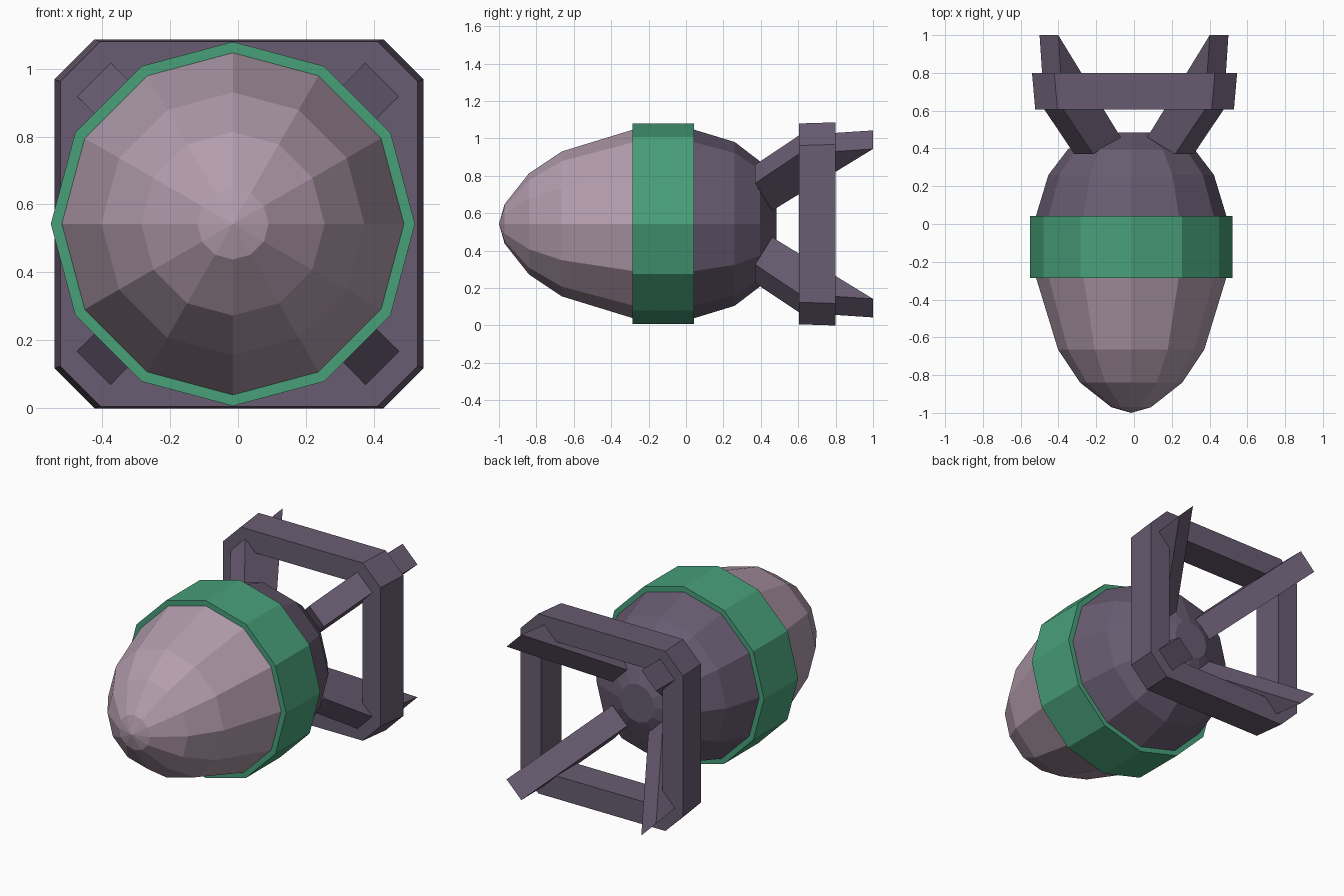
import bpy, math

if "Cube" in bpy.data.objects:
    bpy.data.objects.remove(bpy.data.objects["Cube"])

CX, CZ = -0.015, 0.543      # body axis
FX, FZ = 0.003, 0.543       # tail frame centre


def material(name, rgb):
    m = bpy.data.materials.new(name)
    m.diffuse_color = (*rgb, 1)
    m.use_nodes = True
    m.node_tree.nodes["Principled BSDF"].inputs["Base Color"].default_value = m.diffuse_color
    return m


PINK = material("dusty pink", (0.45, 0.335, 0.42))
PURPLE = material("dull purple", (0.14, 0.107, 0.165))
GREEN = material("green", (0.065, 0.35, 0.195))


def make(name, verts, faces, mat):
    me = bpy.data.meshes.new(name)
    me.from_pydata(verts, [], faces)
    me.validate()
    me.materials.append(mat)
    ob = bpy.data.objects.new(name, me)
    bpy.context.collection.objects.link(ob)
    # consistent outward normals
    import bmesh
    bm = bmesh.new()
    bm.from_mesh(me)
    bmesh.ops.remove_doubles(bm, verts=bm.verts, dist=1e-5)
    bmesh.ops.recalc_face_normals(bm, faces=bm.faces)
    bm.to_mesh(me)
    bm.free()
    return ob


def lathe(name, profile, mat, n=12):
    """Turn (y, radius) points about the body axis; flat ends where radius > 0."""
    verts, faces = [], []
    for y, r in profile:
        for i in range(n):
            a = 2 * math.pi * i / n
            verts.append((CX + r * math.cos(a), y, CZ + r * math.sin(a)))
    for k in range(len(profile) - 1):
        for i in range(n):
            j = (i + 1) % n
            faces.append((k * n + i, k * n + j, (k + 1) * n + j, (k + 1) * n + i))
    if profile[0][1] > 0.001:
        faces.append(tuple(range(n)))
    if profile[-1][1] > 0.001:
        last = (len(profile) - 1) * n
        faces.append(tuple(range(last, last + n)))
    return make(name, verts, faces, mat)


# Body: nose, band and tail cone
lathe("nose", [(-1.0, 0), (-0.97, 0.105), (-0.84, 0.27), (-0.665, 0.387),
               (-0.28, 0.505), (-0.2, 0.505)], PINK)
lathe("band", [(-0.285, 0.536), (0.042, 0.536)], GREEN)
lathe("tail_body", [(-0.05, 0.505), (0.04, 0.505), (0.26, 0.438),
                    (0.395, 0.335), (0.485, 0.115)], PURPLE)


# Tail frame: square ring with cut outer corners, slightly wider at the back
def frame_loop(y, hx, hz, c):
    pts = []
    for sx, sz in ((1, 1), (-1, 1), (-1, -1), (1, -1)):
        pair = [(sx * hx, sz * (hz - c)), (sx * (hx - c), sz * hz)]
        pts += pair if sx * sz > 0 else pair[::-1]
    return [(FX + x, y, FZ + z) for x, z in pts]


verts = []
for y, hx, hz in ((0.605, 0.526, 0.537), (0.8, 0.543, 0.543)):
    verts += frame_loop(y, hx, hz, 0.118)
    verts += [(FX + sx * 0.405, y, FZ + sz * 0.405)
              for sx, sz in ((1, 1), (-1, 1), (-1, -1), (1, -1))]
faces = []
for i in range(8):                      # outer walls
    faces.append((i, (i + 1) % 8, 12 + (i + 1) % 8, 12 + i))
for i in range(4):
    j = (i + 1) % 4
    faces.append((8 + i, 8 + j, 20 + j, 20 + i))   # inner walls
    for o in (0, 12):                   # front and back faces
        faces.append((o + 2 * i, o + 2 * i + 1, o + 8 + i))
        faces.append((o + 2 * i + 1, o + 2 * j, o + 8 + j, o + 8 + i))
make("tail_frame", verts, faces, PURPLE)

# Four diagonal fins: wedge profile (y, distance from axis), 0.14 thick
FIN = [(0.46, 0.17), (0.37, 0.377), (0.605, 0.60), (1.0, 0.637)]
for name, deg in (("upper_right_fin", 45), ("upper_left_fin", 135),
                  ("lower_left_fin", 225), ("lower_right_fin", 315)):
    c, s = math.cos(math.radians(deg)), math.sin(math.radians(deg))
    verts = [(r * c - t * s, y, CZ + r * s + t * c)
             for t in (-0.07, 0.07) for y, r in FIN]
    faces = [(0, 1, 2, 3), (7, 6, 5, 4)]
    faces += [(i, (i + 1) % 4, 4 + (i + 1) % 4, 4 + i) for i in range(4)]
    make(name, verts, faces, PURPLE)
